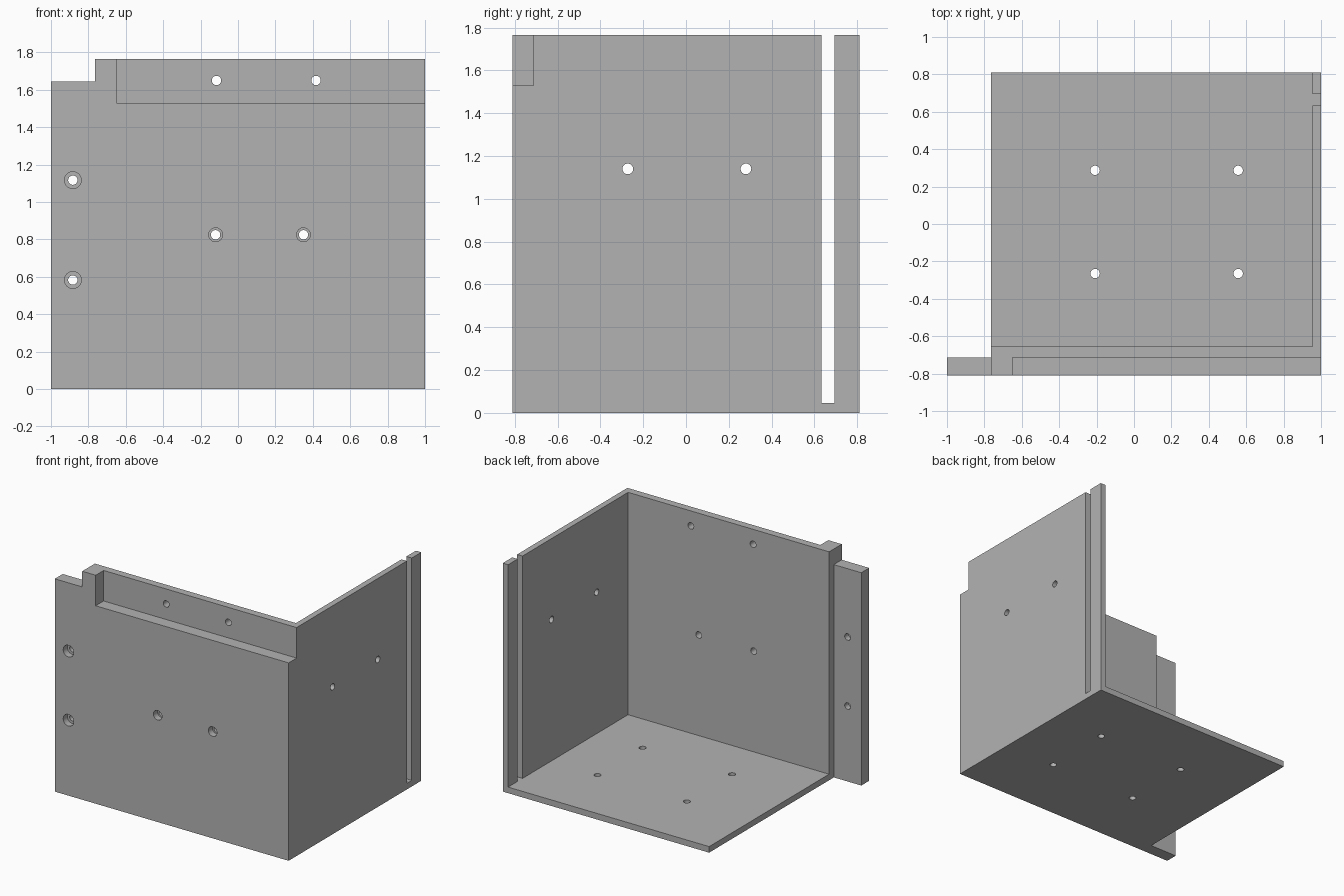
import bpy, math
from mathutils import Vector

if "Cube" in bpy.data.objects:
    bpy.data.objects.remove(bpy.data.objects["Cube"])

grey = bpy.data.materials.new("plain grey")
grey.diffuse_color = (0.45, 0.45, 0.45, 1)
grey.use_nodes = True
grey.node_tree.nodes["Principled BSDF"].inputs["Base Color"].default_value = grey.diffuse_color


def box(name, lo, hi):
    lo, hi = Vector(lo), Vector(hi)
    bpy.ops.mesh.primitive_cube_add(size=1, location=(lo + hi) / 2)
    ob = bpy.context.object
    ob.name = name
    ob.scale = hi - lo
    bpy.ops.object.transform_apply(location=True, rotation=True, scale=True)
    return ob


def drill(name, axis, start, radius, depth):
    """Cylinder running from start along the positive axis."""
    rot = {"x": (0, math.pi / 2, 0), "y": (math.pi / 2, 0, 0), "z": (0, 0, 0)}[axis]
    step = {"x": (1, 0, 0), "y": (0, 1, 0), "z": (0, 0, 1)}[axis]
    bpy.ops.mesh.primitive_cylinder_add(
        vertices=32, radius=radius, depth=depth, rotation=rot,
        location=Vector(start) + Vector(step) * depth / 2)
    ob = bpy.context.object
    ob.name = name
    bpy.ops.object.transform_apply(location=True, rotation=True, scale=True)
    return ob


def cut(target, cutter):
    mod = target.modifiers.new(cutter.name, "BOOLEAN")
    mod.operation = "DIFFERENCE"
    mod.solver = "EXACT"
    mod.object = cutter
    bpy.context.view_layer.objects.active = target
    bpy.ops.object.modifier_apply(modifier=mod.name)
    bpy.data.objects.remove(cutter, do_unlink=True)


# Solid block that becomes the corner bracket
bracket = box("corner_bracket", (-1, -0.81, 0), (1, 0.81, 1.766))
bracket.data.materials.append(grey)

# Hollow leaving floor, thick front wall and thin side wall
cut(bracket, box("interior", (-2, -0.655, 0.047), (0.954, 2, 3)))
# Clear behind the left mounting flange, then lower its top
cut(bracket, box("flange_back", (-2, -0.713, -1), (-0.765, 3, 4)))
cut(bracket, box("flange_notch", (-3, -3, 1.645), (-0.765, 3, 5)))
# Recess along the top of the front wall
cut(bracket, box("front_recess", (-0.65, -2, 1.53), (2, -0.713, 3)))
# Tall slot in the side wall
cut(bracket, box("side_slot", (0.85, 0.634, 0.047), (2, 0.694, 3.5)))

# Front wall holes: x, z, counterbore radius (0 means plain)
for x, z, bore in ((-0.115, 1.65, 0), (0.417, 1.65, 0),
                   (-0.12, 0.825, 0.037), (0.35, 0.825, 0.037),
                   (-0.883, 1.117, 0.045), (-0.883, 0.583, 0.045)):
    cut(bracket, drill("front_hole", "y", (x, -1, z), 0.025, 0.5))
    if bore:
        cut(bracket, drill("counterbore", "y", (x, -1, z), bore, 0.24))

# Side wall holes
for y in (-0.272, 0.28):
    cut(bracket, drill("side_hole", "x", (0.85, y, 1.14), 0.025, 0.4))

# Floor holes
for x in (-0.208, 0.557):
    for y in (-0.265, 0.287):
        cut(bracket, drill("floor_hole", "z", (x, y, -0.2), 0.025, 0.4))

bpy.ops.object.select_all(action="DESELECT")
bracket.select_set(True)
bpy.context.view_layer.objects.active = bracket
bpy.ops.object.shade_smooth_by_angle(angle=math.radians(30))
